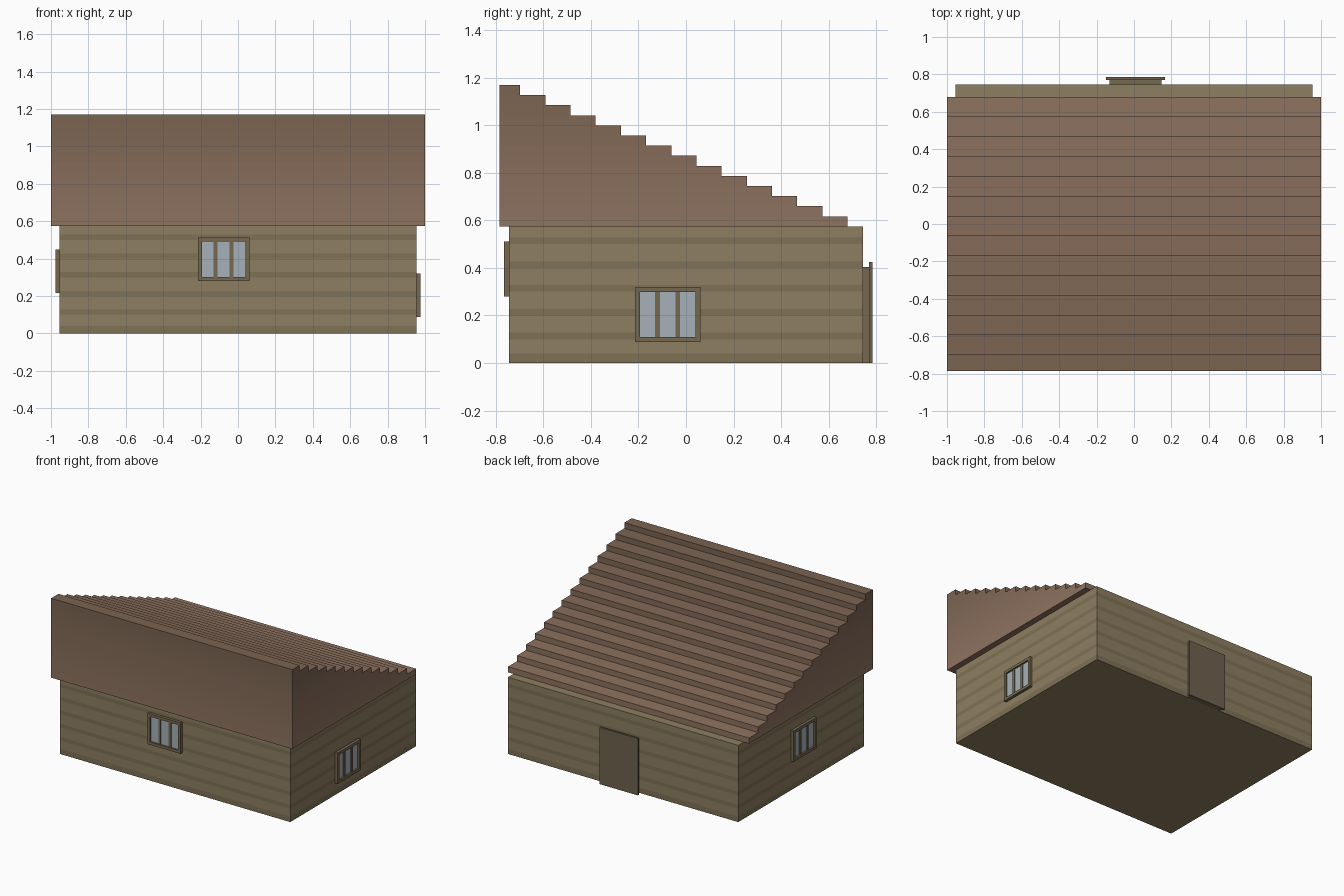
import bpy, bmesh
from mathutils import Matrix, Vector
from math import pi

if "Cube" in bpy.data.objects:
    bpy.data.objects.remove(bpy.data.objects["Cube"])


def material(name, rgb):
    m = bpy.data.materials.new(name)
    m.diffuse_color = (*rgb, 1)
    m.use_nodes = True
    m.node_tree.nodes["Principled BSDF"].inputs["Base Color"].default_value = m.diffuse_color
    return m


def finish(bm, name, mats):
    bmesh.ops.recalc_face_normals(bm, faces=bm.faces)
    me = bpy.data.meshes.new(name)
    bm.to_mesh(me)
    bm.free()
    for m in mats:
        me.materials.append(m)
    ob = bpy.data.objects.new(name, me)
    bpy.context.collection.objects.link(ob)
    return ob


def add_box(bm, lo, hi, mat=0):
    lo, hi = Vector(lo), Vector(hi)
    mtx = Matrix.Translation((lo + hi) / 2) @ Matrix.Diagonal((*(hi - lo), 1))
    verts = bmesh.ops.create_cube(bm, size=1, matrix=mtx)["verts"]
    for f in {f for v in verts for f in v.link_faces}:
        f.material_index = mat


def slice_z(bm, z):
    geom = bm.verts[:] + bm.edges[:] + bm.faces[:]
    bmesh.ops.bisect_plane(bm, geom=geom, dist=1e-5, plane_co=(0, 0, z), plane_no=(0, 0, 1))


wood = material("wall_wood", (0.27, 0.21, 0.12))
seam = material("wall_seam", (0.21, 0.165, 0.093))
frame_mat = material("frame_wood", (0.18, 0.138, 0.08))
door_mat = material("door_wood", (0.16, 0.122, 0.078))
glass = material("glass", (0.38, 0.44, 0.48))

# Walls with darker horizontal plank seams
WALL_TOP = 0.575
seams = [(0.0, 0.04)] + [(0.1 * i, 0.1 * i + 0.028) for i in range(1, 6)]
bm = bmesh.new()
add_box(bm, (-0.955, -0.745, 0), (0.955, 0.745, WALL_TOP))
for a, b in seams:
    if a > 0:
        slice_z(bm, a)
    slice_z(bm, b)
for f in bm.faces:
    z = f.calc_center_median().z
    f.material_index = int(any(a < z < b for a, b in seams))
finish(bm, "walls", [wood, seam])

# Stepped mono-pitch roof: staircase profile swept along x, darker towards the ridge
STEPS, RISE, RUN = 14, 0.0425, 0.106
profile = [(-0.785, WALL_TOP), (0.68, WALL_TOP)]
for i in range(STEPS):
    z = WALL_TOP + RISE * (i + 1)
    profile.append((0.68 - RUN * i, z))
    profile.append((0.68 - RUN * (i + 1) if i < STEPS - 1 else -0.785, z))
    if i == STEPS - 1:
        break
bm = bmesh.new()
cap = bm.faces.new([bm.verts.new((-1, y, z)) for y, z in profile])
ext = bmesh.ops.extrude_face_region(bm, geom=[cap])["geom"]
bmesh.ops.translate(bm, vec=(2, 0, 0), verts=[e for e in ext if isinstance(e, bmesh.types.BMVert)])
for i in range(1, STEPS):
    slice_z(bm, WALL_TOP + RISE * i)
for f in bm.faces:
    z = f.calc_center_median().z
    f.material_index = max(0, min(STEPS - 1, int((z - WALL_TOP - 0.001) / RISE)))
light, dark = Vector((0.275, 0.172, 0.118)), Vector((0.195, 0.125, 0.083))
finish(bm, "stepped_roof",
       [material(f"roof_{i}", light.lerp(dark, i / (STEPS - 1))) for i in range(STEPS)])


# Window facing -y, sitting on its wall plane, with three panes
def window(name, location, turn):
    w, h, t = 0.275, 0.232, 0.021
    bm = bmesh.new()
    for s in (-1, 1):
        x = s * (w - t) / 2
        add_box(bm, (x - t / 2, -0.021, 0), (x + t / 2, 0, h))
        z = h / 2 + s * (h - t) / 2
        add_box(bm, (-w / 2 + t, -0.021, z - t / 2), (w / 2 - t, 0, z + t / 2))
        m = s * 0.0427
        add_box(bm, (m - 0.01, -0.014, t), (m + 0.01, 0, h - t))
    add_box(bm, (-w / 2 + t, -0.008, t), (w / 2 - t, 0, h - t), 1)
    ob = finish(bm, name, [frame_mat, glass])
    ob.location = location
    ob.rotation_euler.z = turn


window("front_window", (-0.077, -0.745, 0.28), 0)
window("right_window", (0.955, -0.077, 0.088), pi / 2)
window("left_window", (-0.955, -0.017, 0.217), -pi / 2)

# Back door: inner jamb block and wider outer panel
bm = bmesh.new()
add_box(bm, (-0.13, 0.745, 0), (0.147, 0.77, 0.405))
finish(bm, "door_jamb", [frame_mat])
bm = bmesh.new()
add_box(bm, (-0.15, 0.77, 0), (0.167, 0.785, 0.425))
finish(bm, "door_panel", [door_mat])
